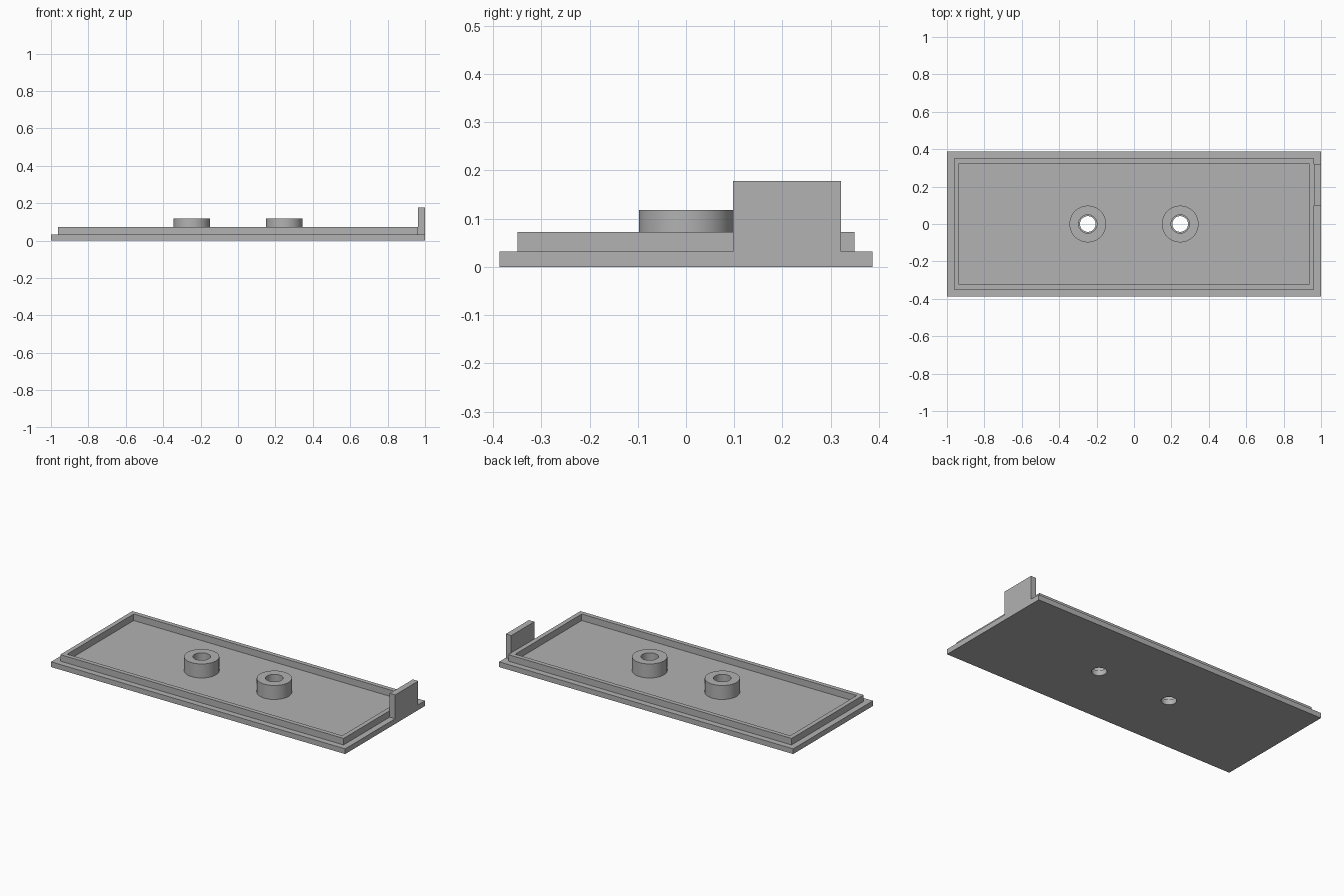
import bpy, bmesh, math

cube = bpy.data.objects.get("Cube")
if cube:
    bpy.data.objects.remove(cube, do_unlink=True)

# Single grey plastic
grey = bpy.data.materials.new("grey_plastic")
grey.use_nodes = True
GREY = (0.445, 0.445, 0.445, 1)
grey.diffuse_color = GREY
grey.node_tree.nodes["Principled BSDF"].inputs["Base Color"].default_value = GREY

# Heights and boss layout
FLOOR, RIM_TOP, BOSS_TOP, TAB_TOP = 0.032, 0.072, 0.118, 0.178
BOSS_X, BOSS_R, BORE_R, SCREW_R = 0.247, 0.098, 0.049, 0.042
SIDES = 64


def finish(name, bm):
    bmesh.ops.recalc_face_normals(bm, faces=bm.faces)
    mesh = bpy.data.meshes.new(name)
    bm.to_mesh(mesh)
    bm.free()
    mesh.materials.append(grey)
    obj = bpy.data.objects.new(name, mesh)
    bpy.context.collection.objects.link(obj)
    return obj


def box(name, x0, x1, y0, y1, z0, z1):
    bm = bmesh.new()
    bmesh.ops.create_cube(bm, size=1)
    for v in bm.verts:
        v.co = (x1 if v.co.x > 0 else x0, y1 if v.co.y > 0 else y0, z1 if v.co.z > 0 else z0)
    return finish(name, bm)


def ring(name, outer, inner, z0, z1):
    """Closed ring between two matching outlines."""
    bm = bmesh.new()
    loops = [[bm.verts.new((x, y, z)) for x, y in line]
             for line, z in ((outer, z0), (outer, z1), (inner, z1), (inner, z0))]
    n = len(outer)
    for k in range(4):
        a, b = loops[k], loops[(k + 1) % 4]
        for i in range(n):
            j = (i + 1) % n
            bm.faces.new((a[i], a[j], b[j], b[i]))
    return finish(name, bm)


def rect(hx, hy):
    return [(-hx, -hy), (hx, -hy), (hx, hy), (-hx, hy)]


def circle(cx, r):
    steps = [2 * math.pi * i / SIDES for i in range(SIDES)]
    return [(cx + r * math.cos(a), r * math.sin(a)) for a in steps]


def smooth(obj):
    bpy.ops.object.select_all(action="DESELECT")
    obj.select_set(True)
    bpy.context.view_layer.objects.active = obj
    bpy.ops.object.shade_smooth_by_angle(angle=math.radians(30))


# Base plate with two screw holes
plate = box("base_plate", -1, 1, -0.387, 0.387, 0, FLOOR)
for x in (-BOSS_X, BOSS_X):
    bm = bmesh.new()
    bmesh.ops.create_cone(bm, cap_ends=True, segments=SIDES, radius1=SCREW_R, radius2=SCREW_R, depth=0.2)
    bmesh.ops.translate(bm, verts=bm.verts, vec=(x, 0, 0))
    cutter = finish("screw_hole_cutter", bm)
    cutter.hide_render = True
    cut = plate.modifiers.new("screw_hole", "BOOLEAN")
    cut.operation = "DIFFERENCE"
    cut.solver = "EXACT"
    cut.object = cutter
    bpy.context.view_layer.objects.active = plate
    bpy.ops.object.modifier_apply(modifier=cut.name)
    bpy.data.objects.remove(cutter, do_unlink=True)
smooth(plate)

# Raised locating rim
ring("rim", rect(0.963, 0.35), rect(0.935, 0.323), FLOOR, RIM_TOP)

# Screw bosses
for side, x in (("right", -BOSS_X), ("left", BOSS_X)):
    smooth(ring(side + "_screw_boss", circle(x, BOSS_R), circle(x, BORE_R), FLOOR, BOSS_TOP))

# Upright tab at the end
box("end_tab", 0.963, 1, 0.098, 0.322, FLOOR, TAB_TOP)
